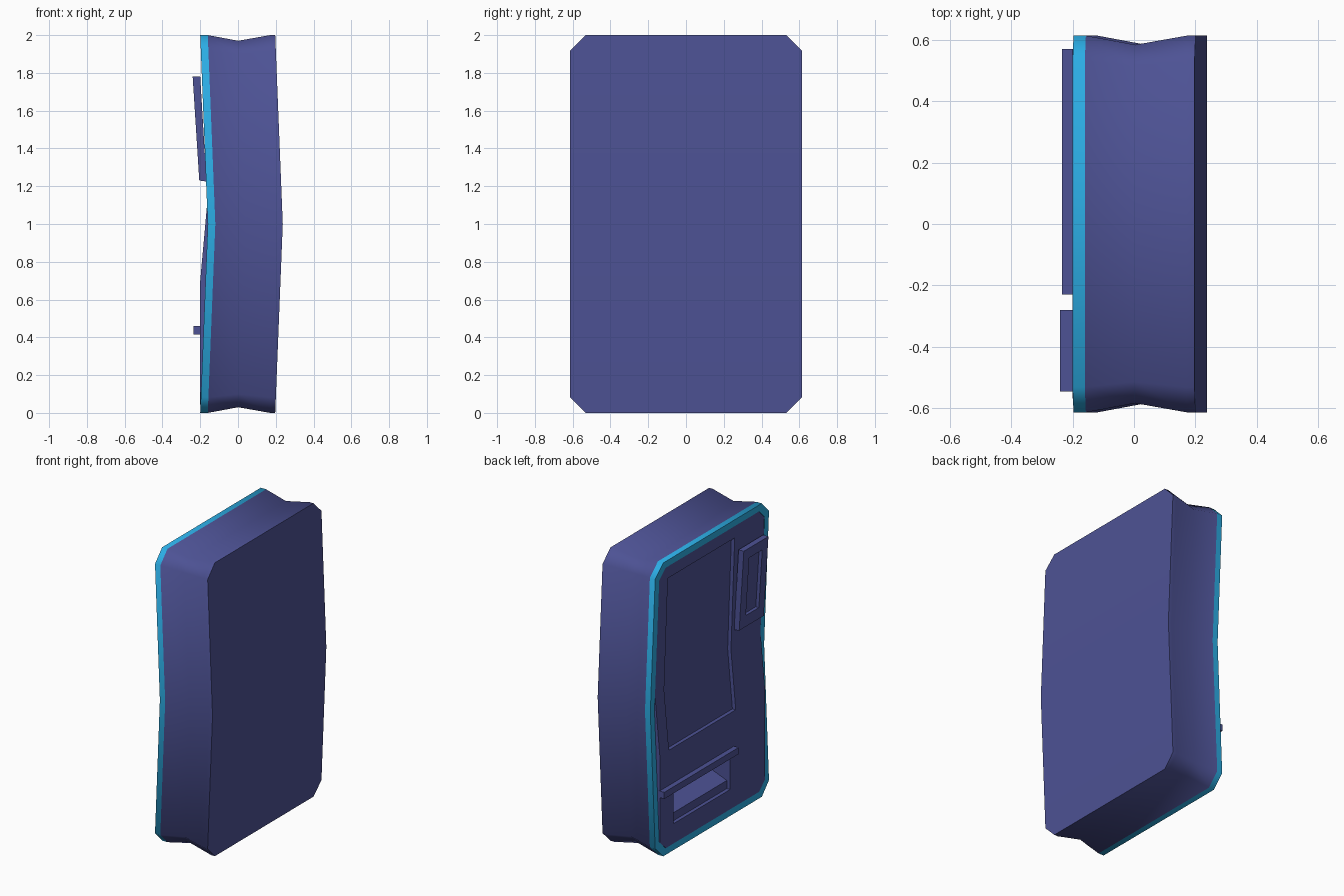
import bpy, bmesh, math

if "Cube" in bpy.data.objects:
    bpy.data.objects.remove(bpy.data.objects["Cube"])


def material(name, color):
    m = bpy.data.materials.new(name)
    m.diffuse_color = color
    m.use_nodes = True
    m.node_tree.nodes["Principled BSDF"].inputs["Base Color"].default_value = m.diffuse_color
    return m


PURPLE = material("purple", (0.075, 0.085, 0.30, 1))
CYAN = material("cyan", (0.025, 0.42, 0.78, 1))


def rings_object(name, rings, mat, caps=True, closed=False):
    """Bridge equal-length rings of points; optionally cap or close the loft."""
    bm = bmesh.new()
    vs = [[bm.verts.new(p) for p in r] for r in rings]
    n = len(rings[0])
    pairs = list(zip(vs, vs[1:])) + ([(vs[-1], vs[0])] if closed else [])
    for a, b in pairs:
        for i in range(n):
            j = (i + 1) % n
            bm.faces.new((a[i], a[j], b[j], b[i]))
    if caps:
        # caps follow the bend: one strip face per mirrored pair of points
        for r in (vs[0], vs[-1]):
            for i in range(n // 2 - 1):
                bm.faces.new((r[i], r[i + 1], r[n - 2 - i], r[n - 1 - i]))
    bmesh.ops.recalc_face_normals(bm, faces=bm.faces)
    me = bpy.data.meshes.new(name)
    bm.to_mesh(me)
    bm.free()
    ob = bpy.data.objects.new(name, me)
    bpy.context.collection.objects.link(ob)
    me.materials.append(mat)
    return ob


def outline(inset, breaks):
    """Chamfered rectangle in (y, z); left and right halves are mirrored."""
    w, lo, hi, c = 0.613 - inset, inset, 2 - inset, 0.082 - inset * 0.4
    half = [(w - c, lo), (w, lo + c)] + [(w, z) for z in breaks] + [(w, hi - c), (w - c, hi)]
    return half + [(-y, z) for y, z in reversed(half)]


def bend(z):
    return 0.04 * (1 - abs(z - 1))


def ring(x, inset=0.0):
    return [(x + bend(z), y, z) for y, z in outline(inset, [1])]


def prism(name, profile, y0, y1, mat=PURPLE):
    bm = bmesh.new()
    a, b = [[bm.verts.new((x, y, z)) for x, z in profile] for y in (y0, y1)]
    n = len(profile)
    bm.faces.new(a)
    bm.faces.new(b)
    for i in range(n):
        j = (i + 1) % n
        bm.faces.new((a[i], a[j], b[j], b[i]))
    bmesh.ops.recalc_face_normals(bm, faces=bm.faces)
    me = bpy.data.meshes.new(name)
    bm.to_mesh(me)
    bm.free()
    ob = bpy.data.objects.new(name, me)
    bpy.context.collection.objects.link(ob)
    me.materials.append(mat)
    return ob


def activate(ob):
    bpy.ops.object.select_all(action='DESELECT')
    ob.select_set(True)
    bpy.context.view_layer.objects.active = ob


def cut(ob, cutter):
    cutter.hide_render = True
    m = ob.modifiers.new("cut", 'BOOLEAN')
    m.operation, m.solver, m.object = 'DIFFERENCE', 'EXACT', cutter
    activate(ob)
    bpy.ops.object.modifier_apply(modifier=m.name)


def smooth(ob):
    activate(ob)
    bpy.ops.object.shade_smooth_by_angle(angle=math.radians(50))


# cabinet: bent slab with a shallow waist round its sides
cabinet = rings_object("cabinet", [ring(-0.16), ring(0, 0.03), ring(0.17), ring(0.197)], PURPLE)

# coloured trim: band round the front edge, returning over the front as a frame
trim = rings_object("front_trim", [ring(-0.16), ring(-0.2), ring(-0.2, 0.045),
                                   ring(-0.16, 0.045)], CYAN, caps=False, closed=True)

# front panel: upright lower section, then follows the bend
KNOTS = [(-0.2, 0.0), (-0.2, 0.7), (-0.164, 1.1), (-0.197, 2.0)]


def panel_x(z):
    for (x0, z0), (x1, z1) in zip(KNOTS, KNOTS[1:]):
        if z <= z1:
            return x0 + (x1 - x0) * (z - z0) / (z1 - z0)
    return KNOTS[-1][0]


edge = outline(0.045, [0.7, 1.0, 1.1])
panel = rings_object("front_panel", [[(panel_x(z), y, z) for y, z in edge],
                                     [(-0.15 + bend(z), y, z) for y, z in edge]], PURPLE)

# window recess
window = prism("window_cutter", [(-0.4, 0.7)] + [(panel_x(z) + 0.025, z) for z in (0.7, 1.1, 1.87)]
               + [(-0.4, 1.87)], -0.25, 0.47)
cut(panel, window)

# collection slot with a low lip and a sloping floor behind it
slot = prism("slot_cutter", [(-0.4, 0.18), (-0.175, 0.18), (-0.175, 0.235), (-0.06, 0.28),
                             (-0.06, 0.39), (-0.4, 0.39)], -0.19, 0.42)
for ob in (panel, cabinet):
    cut(ob, slot)

# awning above the slot
prism("slot_awning", [(-0.235, 0.415), (-0.19, 0.415), (-0.19, 0.46), (-0.235, 0.46)], -0.23, 0.57)

# tilted control box with a recessed face
control = prism("control_box", [(-0.205, 1.23), (-0.167, 1.225), (-0.2, 1.78), (-0.24, 1.78)],
                -0.545, -0.28)
face = prism("control_cutter", [(-0.4, 1.31), (-0.187, 1.31), (-0.212, 1.71), (-0.4, 1.71)],
             -0.485, -0.345)
cut(control, face)

for c in (window, slot, face):
    bpy.data.objects.remove(c)
smooth(cabinet)
smooth(trim)
